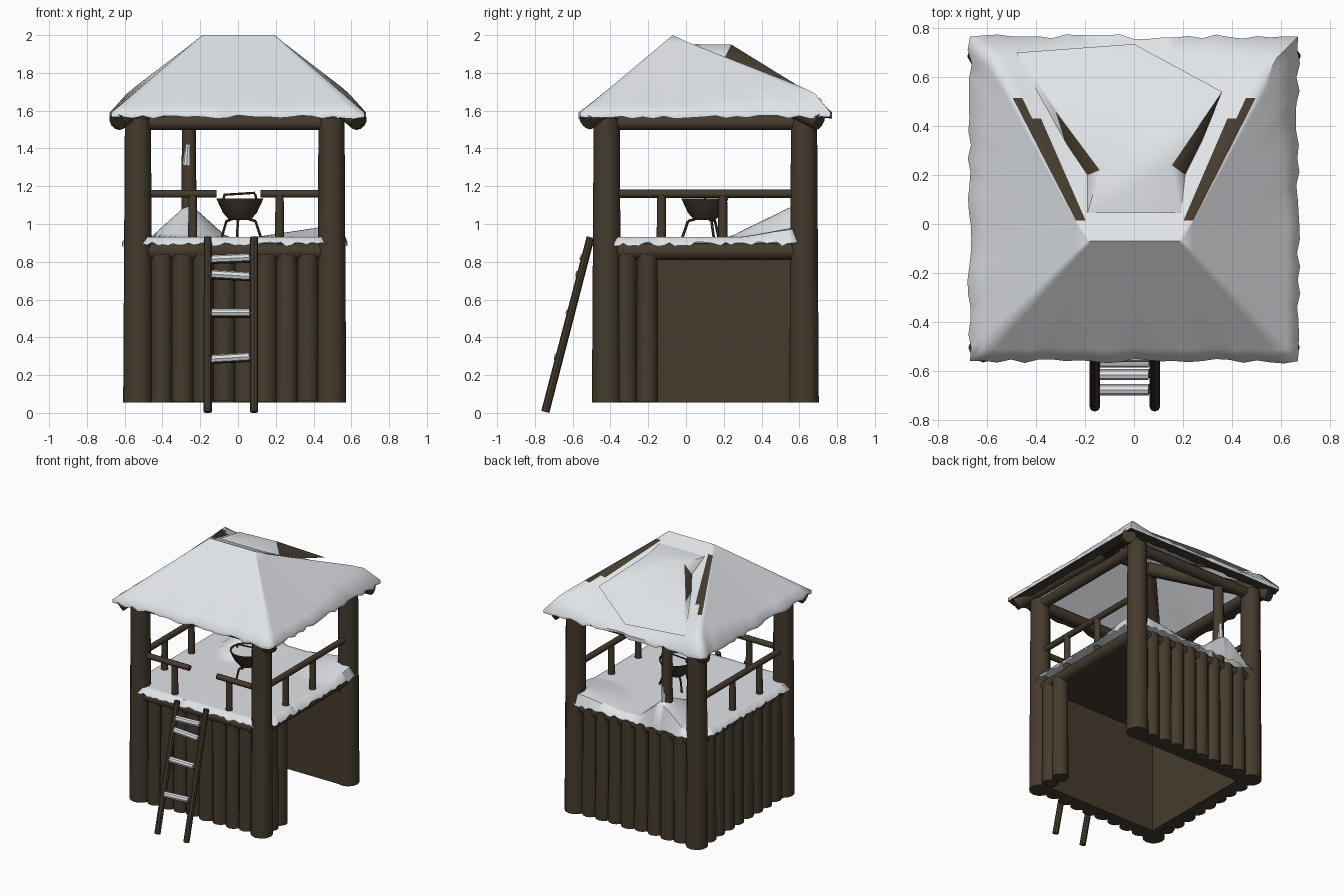
import bpy, bmesh, math, random
from mathutils import Vector

random.seed(4)
cube = bpy.data.objects.get("Cube")
if cube:
    bpy.data.objects.remove(cube, do_unlink=True)


def material(name, rgb):
    m = bpy.data.materials.new(name)
    m.use_nodes = True
    m.diffuse_color = (*rgb, 1)
    bsdf = m.node_tree.nodes["Principled BSDF"]
    bsdf.inputs["Base Color"].default_value = (*rgb, 1)
    bsdf.inputs["Roughness"].default_value = 0.9
    return m


WOOD = material("dark wood", (0.06, 0.044, 0.027))
IRON = material("rusty iron", (0.052, 0.037, 0.026))
SNOW = material("snow", (0.77, 0.795, 0.825))


def finish(name, bm, *mats, angle=40):
    me = bpy.data.meshes.new(name)
    bm.to_mesh(me)
    bm.free()
    for m in mats:
        me.materials.append(m)
    ob = bpy.data.objects.new(name, me)
    bpy.context.collection.objects.link(ob)
    bpy.ops.object.select_all(action='DESELECT')
    ob.select_set(True)
    bpy.context.view_layer.objects.active = ob
    bpy.ops.object.shade_smooth_by_angle(angle=math.radians(angle))
    return ob


def add_log(bm, a, b, r1, r2=None, sides=12):
    a, b = Vector(a), Vector(b)
    d = b - a
    mat = d.to_track_quat('Z', 'Y').to_matrix().to_4x4()
    mat.translation = (a + b) / 2
    bmesh.ops.create_cone(bm, cap_ends=True, segments=sides, radius1=r1,
                          radius2=r2 or r1, depth=d.length, matrix=mat)


def logs(name, items, mat=WOOD, sides=12):
    bm = bmesh.new()
    for item in items:
        add_log(bm, *item, sides=sides)
    return finish(name, bm, mat)


def box(name, lo, hi):
    bm = bmesh.new()
    bmesh.ops.create_cube(bm, size=1)
    lo, hi = Vector(lo), Vector(hi)
    for v in bm.verts:
        v.co = (lo + hi) / 2 + v.co * (hi - lo)
    return finish(name, bm, WOOD)


X0, X1, Y0, Y1, BASE = -0.53, 0.495, -0.42, 0.625, 0.055

# Corner posts, eave beams and floor beams
corners = [(X0, Y0), (X1, Y0), (X1, Y1), (X0, Y1)]
logs("corner_posts", [((x, y, BASE), (x, y, 1.56), 0.078, 0.069) for x, y in corners])
for name, z, r in (("eave_beams", 1.537, 0.04), ("floor_beams", 0.855, 0.045)):
    logs(name, [((*corners[i], z), (*corners[i - 1], z), r) for i in range(4)])

# Slim back post with snow stuck to it
logs("back_post", [((-0.26, 0.6, 0.9), (-0.26, 0.6, 1.56), 0.042, 0.036)])
logs("post_snow", [((-0.272, 0.574, 1.31), (-0.265, 0.574, 1.42), 0.02, 0.014),
                   ((-0.255, 0.623, 1.05), (-0.255, 0.621, 1.2), 0.026, 0.018)], SNOW, 8)


# Vertical log walls with flat lining panels
def wall(name, start, end, count, top):
    a, b = Vector(start), Vector(end)
    step = (b - a).length / count
    items = []
    for i in range(count):
        p = a.lerp(b, (i + 0.5) / count)
        r = step * random.uniform(0.5, 0.56)
        items.append(((p.x, p.y, BASE + random.uniform(0, 0.01)), (p.x, p.y, top), r, r * 0.97))
    logs(name, items)


wall("front_wall", (X0 + 0.07, Y0), (X1 - 0.07, Y0), 8, 0.84)
wall("back_wall", (X0 + 0.07, Y1), (X1 - 0.07, Y1), 8, 0.88)
wall("side_wall", (X0, Y0 + 0.07), (X0, Y1 - 0.07), 8, 0.88)
wall("doorway_wall", (X1, Y0 + 0.05), (X1, -0.15), 2, 0.84)
box("front_lining", (X0, -0.4, BASE), (X1 - 0.03, -0.35, 0.83))
box("back_lining", (X0, 0.555, BASE), (X1 - 0.03, 0.6, 0.83))
box("side_lining", (-0.51, Y0, BASE), (-0.46, Y1, 0.83))
box("floor_deck", (X0, Y0, 0.82), (X1, Y1, 0.88))


# Snow blanket on the deck, drifted up at the back
def drift(x, y):
    cone = 0.18 * max(0, 1 - math.hypot((x + 0.26) / 0.2, (y - 0.6) / 0.37))
    pile = 0.055 * max(0, 1 - math.hypot((x - 0.46) / 0.36, (y - 0.6) / 0.3))
    return cone + pile


bm = bmesh.new()
bmesh.ops.create_grid(bm, x_segments=44, y_segments=44, size=0.5)
cx, cy = (X0 + X1) / 2, (Y0 + Y1) / 2
for v in bm.verts:
    v.co = (cx + v.co.x * 1.195, cy + v.co.y * 1.195, 0)
    v.co.z = 0.932 + drift(v.co.x, v.co.y)
bmesh.ops.delete(bm, context='FACES', geom=[
    f for f in bm.faces
    if abs(f.calc_center_median().x - cx) > 0.5 and abs(f.calc_center_median().y - cy) > 0.5])
for v in bm.verts:
    if v.is_boundary:
        v.co.z = 0.893 + random.uniform(-0.012, 0.012)
finish("deck_snow", bm, SNOW, angle=60)

# Railings
side_rails, front_rails = [], []
for x in (X0, X1):
    side_rails.append(((x, Y0, 1.16), (x, Y1, 1.16), 0.022))
    side_rails += [((x, y, 0.88), (x, y, 1.15), 0.026, 0.023) for y in (-0.13, 0.195)]
for xa, xb, xp in ((X0, -0.115, -0.24), (X1, 0.12, 0.22)):
    front_rails.append(((xa, Y0, 1.16), (xb, Y0, 1.16), 0.021))
    front_rails.append(((xp, Y0, 0.88), (xp, Y0, 1.15), 0.026, 0.023))
logs("side_railings", side_rails, sides=10)
logs("front_railings", front_rails, sides=10)

# Leaning ladder with snowy rungs
foot, top = Vector((0, -0.745, 0.005)), Vector((0, -0.505, 0.93))
rails, rungs, caps = [], [], []
for x in (-0.16, 0.085):
    side = Vector((x, 0, 0))
    rails.append((foot + side, top + side, 0.022, 0.021))
for z, tilt in ((0.28, 0.006), (0.52, 0), (0.72, -0.006), (0.81, 0.004)):
    p = foot.lerp(top, z / 0.93)
    a, b = p + Vector((-0.17, 0, -tilt)), p + Vector((0.09, 0, tilt))
    rungs.append((a, b, 0.019))
    up, inset = Vector((0, -0.005, 0.008)), Vector((0.03, 0, 0))
    caps.append((a + up + inset, b + up - inset, 0.022))
logs("ladder_rails", rails, sides=8)
logs("ladder_rungs", rungs, sides=8)
logs("rung_snow", caps, SNOW, sides=8)

# Fire bowl on a tripod, with a carrying handle
BX, BY = 0.01, 0.1
bm = bmesh.new()
profile = [(0.001, 1.02), (0.055, 1.02), (0.09, 1.06), (0.125, 1.135), (0.115, 1.135), (0.08, 1.07), (0.001, 1.05)]
vs = [bm.verts.new((BX + r, BY, z)) for r, z in profile]
es = [bm.edges.new(p) for p in zip(vs, vs[1:])]
bmesh.ops.spin(bm, geom=vs + es, cent=(BX, BY, 0), axis=(0, 0, 1), angle=math.tau, steps=16)
bmesh.ops.remove_doubles(bm, verts=bm.verts, dist=0.0005)
bmesh.ops.recalc_face_normals(bm, faces=bm.faces)
finish("fire_bowl", bm, IRON)
logs("bowl_snow", [((BX, BY, 1.06), (BX, BY, 1.129), 0.07, 0.114)], SNOW, 16)
legs = []
for k in range(3):
    c, s = math.cos(0.4 + k * math.tau / 3), math.sin(0.4 + k * math.tau / 3)
    knee = (BX + 0.09 * c, BY + 0.09 * s, 1.015)
    legs.append(((BX + 0.04 * c, BY + 0.04 * s, 1.03), knee, 0.007))
    legs.append((knee, (BX + 0.12 * c, BY + 0.12 * s, 0.93), 0.007))
legs += [((BX - 0.08, BY, 1.155), (BX + 0.08, BY, 1.165), 0.006)]
legs += [((BX + s * 0.08, BY, 1.16), (BX + s * 0.09, BY, 1.12), 0.006) for s in (-1, 1)]
logs("bowl_legs_and_handle", legs, IRON, 6)

# Snow roof: four lofted sides from the ridge to ragged, folded eaves
RIDGE = [Vector((-0.19, -0.07, 2.0)), Vector((0.195, -0.07, 2.0))]
EX, EY0, EY1, EZ = 0.67, -0.56, 0.765, 1.59
eaves = [Vector(c) for c in ((-EX, EY0, EZ), (EX, EY0, EZ), (EX, EY1, EZ), (-EX, EY1, EZ))]
tops = [(0, 1), (1, 1), (1, 0), (0, 0)]
BACK, N, ROWS = 2, 24, 10


def hump(p, t):
    hip_x = 0.19 + 0.475 * t
    return 0.1 * max(0, p.y) * min(1, (1 - t) * 9) * min(1, abs(p.x) / hip_x) ** 2


bm = bmesh.new()
for i, (ta, tb) in enumerate(tops):
    c, d = eaves[i], eaves[(i + 1) % 4]
    out = (d - c).cross(Vector((0, 0, 1))).normalized()
    columns = []
    for k in range(N + 1):
        u = k / N
        head, eave = RIDGE[ta].lerp(RIDGE[tb], u), c.lerp(d, u)
        wobble = 0 if k in (0, N) else random.uniform(-0.01, 0.01)
        col = []
        for r in range(ROWS + 1):
            t = r / ROWS
            p = head.lerp(eave, t)
            h = hump(p, t)
            p += Vector((-math.copysign(0.6 * h, p.x), 0, h))
            col.append(p + out * wobble * t ** 8)
        lip, under = col[-1].copy(), col[-1].copy()
        lip.z -= 0.024 + wobble
        under = under.lerp(Vector((0, 0.1, 1.6)), 0.14)
        under.z = 1.577
        columns.append([bm.verts.new(p) for p in col + [lip, under]])
    for k, (a, b) in enumerate(zip(columns, columns[1:])):
        for r in range(ROWS + 2):
            f = bm.faces.new((a[r], a[r + 1], b[r + 1], b[r]))
            # Bare strips beside the back hips, and a wooden soffit
            bare = i == BACK and (k < 2 or k >= N - 2) and 1 <= r <= 5
            tip = i == BACK and k in (0, N - 1) and r == 6
            f.material_index = int(bare or tip or r == ROWS + 1)
bmesh.ops.remove_doubles(bm, verts=bm.verts, dist=0.0005)
bmesh.ops.recalc_face_normals(bm, faces=bm.faces)
finish("roof_snow", bm, SNOW, WOOD, angle=60)

# Raised snow slab at the back, with bare boards along its broken sides
slab = [(-0.19, 0.045, 1.952), (0.19, 0.045, 1.952), (0.155, 0.24, 1.95), (-0.14, 0.22, 1.95),
        (0.36, 0.54, 1.765), (0, 0.735, 1.645), (-0.48, 0.7, 1.67), (-0.32, 0.46, 1.8),
        (-0.19, 0.2, 1.873), (-0.28, 0.33, 1.815), (0.21, 0.2, 1.873), (0.27, 0.32, 1.82)]
bm = bmesh.new()
v = [bm.verts.new(p) for p in slab]
for ids, m in (((0, 1, 2, 3), 0), ((3, 2, 4), 0), ((3, 4, 5), 0), ((3, 5, 6), 0), ((3, 6, 7), 0),
               ((0, 3, 8), 0), ((3, 7, 9, 8), 1), ((7, 6, 9), 0), ((1, 10, 2), 0), ((2, 10, 11, 4), 1)):
    bm.faces.new([v[k] for k in ids]).material_index = m
finish("roof_slab", bm, SNOW, WOOD, angle=60)

# Thick hip rafters with round ends at the corners, and the ridge log
hips = [(RIDGE[i % 3 > 0], e) for i, e in enumerate(eaves)]
drop = Vector((0, 0, -0.075))
logs("hip_rafters", [(h + drop, h.lerp(e, 0.93) + drop, 0.05) for h, e in hips] +
     [(RIDGE[0] + drop, RIDGE[1] + drop, 0.04)])
